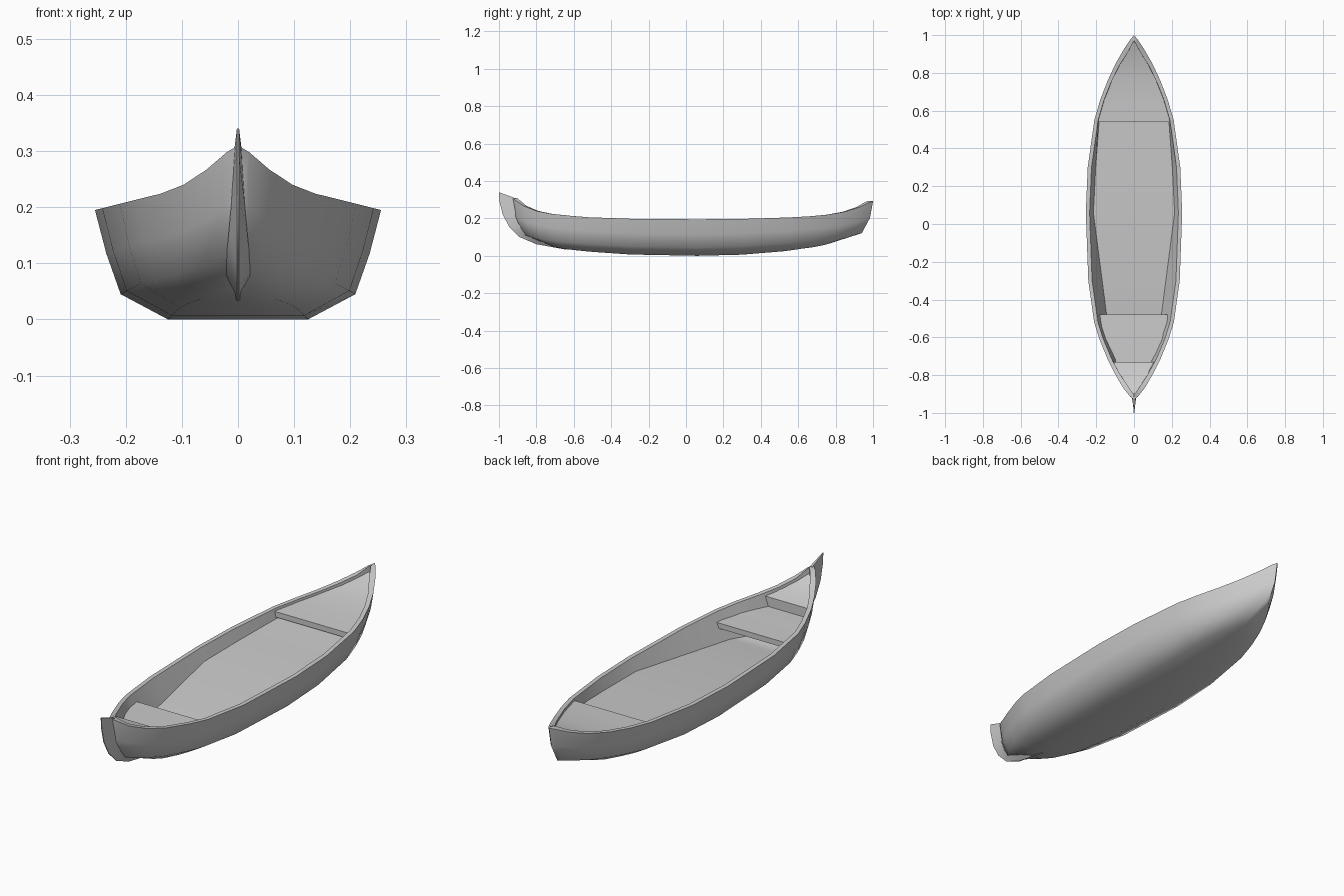
import bpy, bmesh, math

if "Cube" in bpy.data.objects:
    bpy.data.objects.remove(bpy.data.objects["Cube"])


def lerp(x, table, col=1):
    if x <= table[0][0]:
        return table[0][col]
    for a, b in zip(table, table[1:]):
        if x <= b[0]:
            t = (x - a[0]) / (b[0] - a[0])
            return a[col] + t * (b[col] - a[col])
    return table[-1][col]


def loft(name, loops, caps=False, angle=35):
    """Skin a list of closed loops of points."""
    bm = bmesh.new()
    rows = [[bm.verts.new(p) for p in loop] for loop in loops]
    n = len(rows[0])
    for a, b in zip(rows, rows[1:]):
        for i in range(n):
            j = (i + 1) % n
            bm.faces.new((a[i], a[j], b[j], b[i]))
    if caps:
        bm.faces.new(rows[0])
        bm.faces.new(rows[-1][::-1])
    bmesh.ops.remove_doubles(bm, verts=bm.verts, dist=1e-5)
    bmesh.ops.dissolve_degenerate(bm, edges=bm.edges, dist=1e-5)
    bmesh.ops.recalc_face_normals(bm, faces=bm.faces)
    me = bpy.data.meshes.new(name)
    bm.to_mesh(me)
    bm.free()
    ob = bpy.data.objects.new(name, me)
    bpy.context.collection.objects.link(ob)
    bpy.ops.object.select_all(action='DESELECT')
    ob.select_set(True)
    bpy.context.view_layer.objects.active = ob
    bpy.ops.object.shade_smooth_by_angle(angle=math.radians(angle))
    return ob


# Hull stations: y, half width, sheer height, keel height
STATIONS = [
    (-0.93, 0.0, 0.31, 0.06), (-0.915, 0.020, 0.298, 0.056),
    (-0.87, 0.056, 0.267, 0.051), (-0.80, 0.097, 0.240, 0.044),
    (-0.72, 0.138, 0.224, 0.036), (-0.61, 0.183, 0.213, 0.028),
    (-0.52, 0.211, 0.206, 0.021), (-0.30, 0.242, 0.198, 0.007),
    (0.06, 0.255, 0.195, 0.0), (0.30, 0.245, 0.197, 0.006),
    (0.55, 0.210, 0.205, 0.025), (0.66, 0.178, 0.211, 0.038),
    (0.76, 0.139, 0.220, 0.047), (0.85, 0.097, 0.236, 0.057),
    (0.93, 0.051, 0.261, 0.065), (0.98, 0.017, 0.285, 0.069), (1.0, 0.0, 0.292, 0.07)]
# Outer rows: width factor, height factor, rake of the ends
ROWS = [(0.49, 0.0, 0.22), (0.82, 0.23, 0.06), (0.92, 0.6, 0.016), (1, 1, 0)]
# Floor: y, half width, height
FLOOR = [(-0.72, 0.09, 0.15), (-0.61, 0.12, 0.07), (-0.52, 0.14, 0.085),
         (0.06, 0.215, 0.138), (0.55, 0.19, 0.16), (0.95, 0.1, 0.19)]

hull_loops, INNER = [], []
for y, w, zs, zk in STATIONS:
    end = 1.0 if y > 0 else 0.93
    half = []
    for fx, fz, rake in ROWS:
        half.append((w * fx, y * (1 - rake * (abs(y) / end) ** 3), zk + fz * (zs - zk)))
    wi = max(w - 0.020, w * 0.5)
    yi = y * (1 - 0.03 * (abs(y) / end) ** 6)
    INNER.append((yi, wi))
    half.append((wi, yi, zs))
    half.append((min(wi * 0.97, lerp(yi, FLOOR)), yi, lerp(yi, FLOOR, 2)))
    hull_loops.append([(0, half[0][1], zk)] + half
                      + [(-p[0], p[1], p[2]) for p in reversed(half)])
loft("hull", hull_loops, angle=62)


# Decks and seat: slabs that follow the inner rim
def slab(name, profile, thick):
    loops = []
    for y, z in profile:
        w = lerp(y, INNER) + 0.004
        loops.append([(-w, y, z), (w, y, z), (w, y, z - thick), (-w, y, z - thick)])
    loft(name, loops, caps=True)


slab("rear_deck", [(0.54, 0.193), (0.65, 0.199), (0.75, 0.208), (0.85, 0.225), (0.96, 0.264)], 0.025)
slab("front_seat", [(-0.48, 0.168), (-0.52, 0.168), (-0.61, 0.169), (-0.74, 0.17)], 0.025)
slab("bow_deck", [(-0.73, 0.214), (-0.80, 0.230), (-0.86, 0.256), (-0.90, 0.28)], 0.055)

# Bow blade: outer y, z, inner y, z, half thickness at the hull
BLADE = [(-1.0, 0.34, -0.91, 0.307, 0.006), (-0.997, 0.29, -0.915, 0.27, 0.008),
         (-0.98, 0.22, -0.91, 0.205, 0.012), (-0.945, 0.155, -0.885, 0.15, 0.017),
         (-0.89, 0.10, -0.855, 0.11, 0.021), (-0.80, 0.062, -0.78, 0.078, 0.021),
         (-0.64, 0.033, -0.63, 0.045, 0.012)]
loft("bow_blade", [[(-0.002, a, b), (0.002, a, b), (t, c, d), (-t, c, d)]
                   for a, b, c, d, t in BLADE], caps=True)
